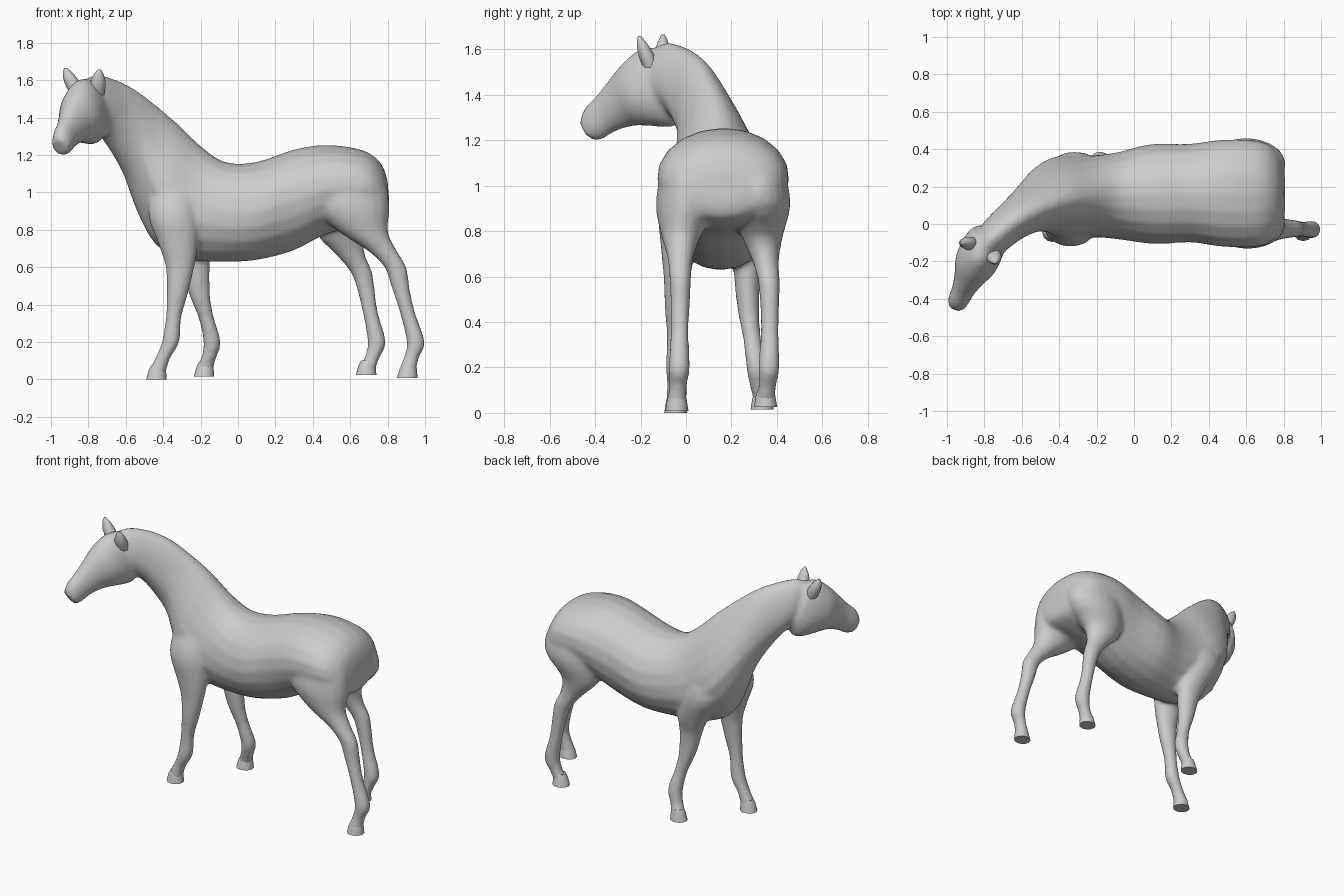
import bpy, bmesh, math
from mathutils import Vector

if "Cube" in bpy.data.objects:
    bpy.data.objects.remove(bpy.data.objects["Cube"])

SIDES = 20


def slab_rings(stations):
    """Rings from (top xyz, bottom xyz, half width, narrowing toward the top)."""
    tops = [Vector(s[0:3]) for s in stations]
    bots = [Vector(s[3:6]) for s in stations]
    mids = [(a + b) / 2 for a, b in zip(tops, bots)]
    rings = []
    for i, s in enumerate(stations):
        t = mids[min(i + 1, len(mids) - 1)] - mids[max(i - 1, 0)]
        up = (tops[i] - bots[i]) / 2
        side = t.cross(up).normalized() * s[6]
        ring = []
        for k in range(SIDES):
            a = 2 * math.pi * k / SIDES
            w = 1 - s[7] * max(0, math.sin(a) + .3) / 1.3
            ring.append(mids[i] + side * math.cos(a) * w + up * math.sin(a))
        rings.append(ring)
    return rings


def level_rings(path, radii, sides=SIDES):
    """Horizontal elliptical rings from centres and (rx, ry) radii."""
    angles = [2 * math.pi * k / sides for k in range(sides)]
    return [[Vector((x + rx * math.cos(a), y + ry * math.sin(a), z)) for a in angles]
            for (x, y, z), (rx, ry) in zip(path, radii)]


def smooth_rings(rings, steps=3):
    """Catmull-Rom interpolation between rings."""
    out, n = [], len(rings)
    for i in range(n - 1):
        quad = [rings[max(i - 1, 0)], rings[i], rings[i + 1], rings[min(i + 2, n - 1)]]
        for j in range(steps):
            t = j / steps
            out.append([(b * 2 + (c - a) * t + (a * 2 - b * 5 + c * 4 - d) * t ** 2
                         + (b * 3 - a - c * 3 + d) * t ** 3) / 2
                        for a, b, c, d in zip(*quad)])
    return out + [rings[-1]]


def loft(bm, rings):
    loops = [[bm.verts.new(p) for p in r] for r in rings]
    for a, b in zip(loops, loops[1:]):
        for k in range(len(a)):
            m = (k + 1) % len(a)
            bm.faces.new((a[k], a[m], b[m], b[k]))
    bm.faces.new(loops[0][::-1])
    bm.faces.new(loops[-1])


def make_object(name, bm, angle):
    bmesh.ops.recalc_face_normals(bm, faces=bm.faces)
    mesh = bpy.data.meshes.new(name)
    bm.to_mesh(mesh)
    bm.free()
    obj = bpy.data.objects.new(name, mesh)
    bpy.context.collection.objects.link(obj)
    bpy.ops.object.select_all(action='DESELECT')
    obj.select_set(True)
    bpy.context.view_layer.objects.active = obj
    bpy.ops.object.shade_smooth_by_angle(angle=math.radians(angle))
    return obj


body = bmesh.new()

# Trunk and turned neck, from rump to poll
trunk = [
    (.80, .16, 1.06, .81, .16, .93, .10, 0),
    (.765, .16, 1.155, .79, .16, .86, .21, 0),
    (.67, .16, 1.225, .69, .16, .82, .277, -.06),
    (.48, .165, 1.254, .48, .165, .78, .282, -.08),
    (.30, .165, 1.23, .30, .165, .69, .26, -.06),
    (.10, .16, 1.163, .10, .16, .638, .268, 0),
    (-.07, .15, 1.163, -.08, .15, .628, .24, .1),
    (-.20, .145, 1.25, -.26, .15, .64, .23, .3),
    (-.32, .13, 1.365, -.43, .15, .71, .235, .4),
    (-.43, .10, 1.46, -.53, .14, .88, .19, .42),
    (-.55, .06, 1.55, -.585, .085, 1.06, .135, .25),
    (-.66, 0, 1.605, -.638, .03, 1.178, .112, .2),
    (-.76, -.08, 1.628, -.70, -.03, 1.285, .102, .2),
    (-.82, -.15, 1.60, -.76, -.12, 1.36, .08, .2),
]
loft(body, smooth_rings(slab_rings(trunk)))

# Head, profiled in the y-z plane and swung toward the viewer
head = [
    (-.10, 1.605, -.02, 1.35, .092),
    (-.19, 1.605, -.045, 1.262, .116),
    (-.265, 1.548, -.16, 1.262, .117),
    (-.325, 1.478, -.235, 1.262, .088),
    (-.385, 1.403, -.315, 1.237, .064),
    (-.44, 1.345, -.37, 1.203, .058),
    (-.465, 1.285, -.41, 1.197, .047),
]


def head_x(y):
    return -.80 + .467 * (y + .11)


loft(body, smooth_rings(slab_rings(
    [(head_x(a), a, b, head_x(c), c, d, w, .1) for a, b, c, d, w in head])))

# Legs: shared thickness per pair, one stride path each
fore_radii = [(.05, .03), (.11, .075), (.135, .10), (.105, .078), (.077, .059), (.056, .048),
              (.042, .040), (.047, .045), (.041, .040), (.045, .043), (.047, .044)]
hind_radii = [(.10, .07), (.19, .115), (.205, .138), (.132, .092), (.079, .059), (.059, .049),
              (.049, .044), (.041, .040), (.049, .047), (.041, .040), (.046, .043), (.047, .044)]

near_fore = [(-.33, .09, 1.2), (-.345, .02, 1.04), (-.345, -.018, .88), (-.32, -.032, .72),
             (-.31, -.04, .60), (-.325, -.045, .45), (-.345, -.045, .33), (-.36, -.045, .20),
             (-.40, -.045, .12), (-.425, -.045, .06), (-.432, -.045, .025)]
far_fore = [(-.33, .21, 1.2), (-.335, .26, 1.04), (-.325, .286, .88), (-.255, .285, .72),
            (-.228, .27, .60), (-.205, .275, .45), (-.17, .29, .33), (-.138, .31, .20),
            (-.155, .32, .12), (-.175, .335, .07), (-.18, .335, .04)]
near_hind = [(.55, .07, 1.2), (.59, .015, 1.07), (.605, .005, .92), (.67, -.02, .79),
             (.77, -.025, .69), (.842, -.025, .60), (.867, -.025, .50), (.905, -.028, .36),
             (.951, -.03, .20), (.928, -.035, .12), (.91, -.04, .06), (.908, -.04, .03)]
far_hind = [(.55, .25, 1.2), (.59, .31, 1.07), (.60, .322, .92), (.55, .335, .78),
            (.60, .35, .67), (.657, .365, .58), (.68, .368, .50), (.707, .368, .36),
            (.742, .365, .20), (.718, .358, .12), (.694, .35, .07), (.688, .35, .045)]
for path, radii in ((near_fore, fore_radii), (far_fore, fore_radii),
                    (near_hind, hind_radii), (far_hind, hind_radii)):
    loft(body, smooth_rings(level_rings(path, radii)))

# Fuse the masses into one skin
skin = make_object("horse_body", body, 60)
fuse = skin.modifiers.new("fuse", 'REMESH')
fuse.mode = 'VOXEL'
fuse.voxel_size = 0.013
fuse.use_smooth_shade = True
blend = skin.modifiers.new("blend", 'SMOOTH')
blend.factor = 0.5
blend.iterations = 9

# Hooves with flat soles
for name, x, y, z in (("near_fore_hoof", -.436, -.045, 0), ("far_fore_hoof", -.182, .335, .015),
                      ("near_hind_hoof", .905, -.04, .008), ("far_hind_hoof", .685, .35, .025)):
    bm = bmesh.new()
    loft(bm, level_rings([(x + .009, y, z + .075), (x + .005, y, z + .05), (x, y, z)],
                         [(.037, .035), (.046, .043), (.055, .051)], 12))
    make_object(name, bm, 40)

# Leaf-shaped ears
for name, base, tip in (("left_ear", (-.86, -.105, 1.53), (-.922, -.10, 1.665)),
                        ("right_ear", (-.755, -.155, 1.52), (-.742, -.205, 1.658))):
    b, t = Vector(base), Vector(tip)
    path = [b.lerp(t, f) for f in (0, .4, .75, 1)]
    bm = bmesh.new()
    loft(bm, smooth_rings(level_rings(path, [(.04, .035), (.042, .036), (.03, .024), (.008, .007)], 10)))
    make_object(name, bm, 50)
